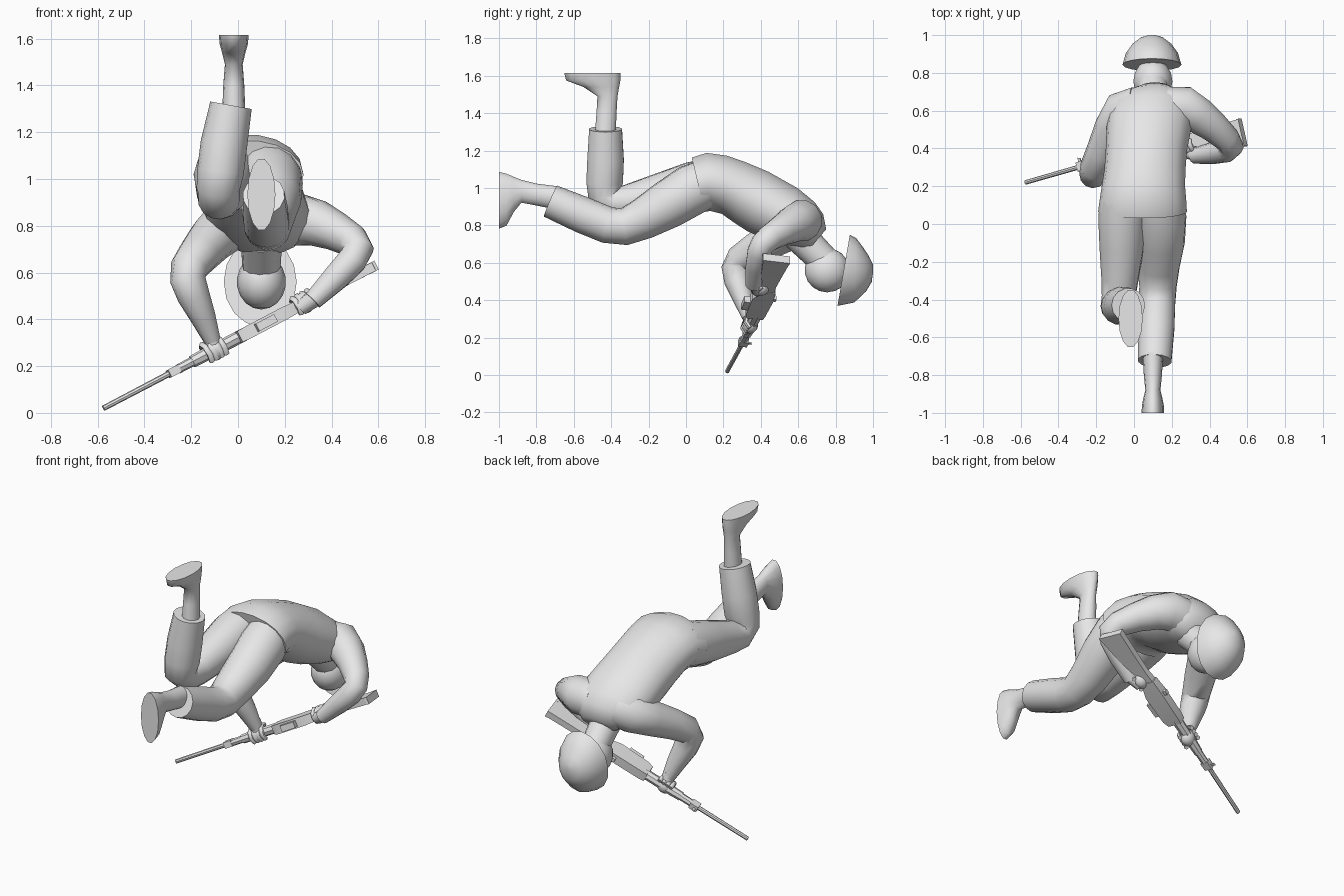
import bpy, bmesh, math
from mathutils import Vector as V

grey = bpy.data.materials.new("plain grey")
grey.diffuse_color = (0.8, 0.8, 0.8, 1)


def finish(name, bm, angle=60):
    bmesh.ops.recalc_face_normals(bm, faces=bm.faces)
    me = bpy.data.meshes.new(name)
    bm.to_mesh(me)
    bm.free()
    me.materials.append(grey)
    ob = bpy.data.objects.new(name, me)
    bpy.context.collection.objects.link(ob)
    bpy.ops.object.select_all(action='DESELECT')
    ob.select_set(True)
    bpy.context.view_layer.objects.active = ob
    bpy.ops.object.shade_smooth_by_angle(angle=math.radians(angle))
    return ob


def loft(name, rings, n=12, turn=0.0, angle=60):
    """Skin rings given as (centre, half axis, half axis), capped at both ends."""
    bm = bmesh.new()
    loops = []
    for c, a, b in rings:
        c, a, b = V(c), V(a), V(b)
        loops.append([bm.verts.new(c + a * math.cos(turn + math.tau * i / n) + b * math.sin(turn + math.tau * i / n))
                      for i in range(n)])
    for p, q in zip(loops, loops[1:]):
        for i in range(n):
            j = (i + 1) % n
            bm.faces.new((p[i], p[j], q[j], q[i]))
    bm.faces.new(loops[0])
    bm.faces.new(loops[-1])
    return finish(name, bm, angle)


def limb(name, pts, n=12):
    """Round tube through (x, y, z, radius) points, with frames carried along the path."""
    P = [V(p[:3]) for p in pts]
    rings, a = [], None
    for i, p in enumerate(P):
        t = (P[min(i + 1, len(P) - 1)] - P[max(i - 1, 0)]).normalized()
        if a is None:
            a = t.orthogonal()
        a = (a - t * a.dot(t)).normalized()
        r = pts[i][3]
        rings.append((p, a * r, t.cross(a) * r))
    return loft(name, rings, n)


def ball(name, c, r, seg=14, rot=None):
    bm = bmesh.new()
    bmesh.ops.create_uvsphere(bm, u_segments=seg, v_segments=9, radius=1)
    for v in bm.verts:
        k = V((v.co.x * r[0], v.co.y * r[1], v.co.z * r[2]))
        if rot:
            k = rot[0] * k.x + rot[1] * k.y + rot[2] * k.z
        v.co = V(c) + k
    return finish(name, bm)


# jacket: (centre x, half width, back y, back z, belly y, belly z)
jacket = [(.045, .235, .03, 1.165, .10, .87), (.047, .23, .11, 1.19, .13, .875),
          (.05, .22, .22, 1.175, .19, .86), (.058, .215, .32, 1.14, .26, .81),
          (.065, .215, .44, 1.09, .33, .765), (.08, .225, .60, 1.0, .43, .72),
          (.09, .22, .69, .925, .54, .69), (.105, .175, .735, .86, .61, .675),
          (.11, .10, .75, .78, .66, .675)]
loft("jacket", [((cx, (y1 + y2) / 2, (z1 + z2) / 2), (w, 0, 0), (0, (y1 - y2) / 2, (z1 - z2) / 2))
                for cx, w, y1, z1, y2, z2 in jacket], 18)

# head, neck and helmet
limb("neck", [(.10, .60, .75, .09), (.10, .68, .67, .085), (.10, .76, .59, .08)])
ball("head", (.10, .755, .56), (.105, .12, .118), 16)
loft("helmet", [((.095, .843, .56), (.156, 0, 0), (0, .033, .19)),
                ((.095, .905, .56), (.138, 0, 0), (0, .005, .172)),
                ((.095, .955, .565), (.102, 0, 0), (0, -.008, .118)),
                ((.095, .985, .567), (.062, 0, 0), (0, -.008, .07)),
                ((.095, 1.0, .57), (.02, 0, 0), (0, 0, .02))], 16)

# trouser legs
limb("right_trouser_leg", [(.13, .12, 1.03, .13), (.14, .03, .99, .138), (.14, -.10, .91, .13),
                           (.13, -.23, .835, .112), (.127, -.33, .793, .1), (.122, -.42, .802, .098),
                           (.118, -.55, .855, .098), (.11, -.725, .93, .09)], 14)
limb("left_trouser_leg", [(-.05, .12, 1.03, .13), (-.06, .03, 1.01, .13), (-.065, -.13, .965, .118),
                          (-.075, -.30, .925, .098), (-.082, -.39, .915, .09), (-.085, -.435, .955, .092),
                          (-.075, -.435, 1.03, .1), (-.06, -.43, 1.15, .1), (-.03, -.43, 1.315, .09)], 14)

# boots: (distance along the shin, toe edge, heel edge, half width), sole last
left_boot = [(1.27, -.49, -.375, .05), (1.40, -.48, -.37, .045), (1.49, -.475, -.365, .038),
             (1.54, -.55, -.355, .05), (1.575, -.645, -.347, .06), (1.615, -.655, -.345, .064)]
right_boot = [(-.68, .88, 1.01, .055), (-.80, .905, 1.025, .048), (-.88, .92, 1.045, .04),
              (-.92, .87, 1.062, .05), (-.96, .795, 1.08, .058), (-1.0, .778, 1.09, .06)]
loft("left_boot", [((-.018, (t + h) / 2, k), (w, 0, 0), (0, (h - t) / 2, 0)) for k, t, h, w in left_boot], 14)
loft("right_boot", [((.10, k, (t + h) / 2), (w, 0, 0), (0, 0, (h - t) / 2)) for k, t, h, w in right_boot], 14)

# sleeves
limb("right_sleeve", [(.18, .62, .82, .11), (.27, .62, .825, .112), (.34, .575, .81, .1), (.42, .515, .775, .084),
                      (.49, .45, .735, .072), (.515, .41, .70, .066), (.49, .39, .655, .064),
                      (.42, .375, .58, .058), (.32, .36, .48, .042)])
limb("left_sleeve", [(.02, .62, .82, .11), (-.05, .6, .80, .115), (-.11, .5, .745, .103), (-.165, .38, .68, .09),
                     (-.21, .29, .62, .08), (-.215, .265, .57, .076), (-.19, .275, .5, .07),
                     (-.15, .305, .41, .055), (-.11, .335, .31, .036)])

# rifle frame: D runs from muzzle to butt, U is the top of the rifle, S its side
M = V((-.575, .22, .02))
D = (V((.56, .545, .615)) - M).normalized()
U = (V((0, 1, 0)) - D * D.y).normalized()
S = D.cross(U)


def gun(t, h=0, s=0):
    return M + D * t + U * h + S * s


def gun_block(name, prof, n=4):
    """Sections along the rifle: (distance, bottom, top, half width)."""
    k = math.sqrt(2) if n == 4 else 1
    loft(name, [(gun(t, (a + b) / 2), U * (b - a) / 2 * k, S * w * k) for t, a, b, w in prof],
         n, math.pi / 4 if n == 4 else 0, 35)


gun_block("barrel", [(0, -.012, .012, .012), (.36, -.013, .013, .013), (.70, -.014, .014, .014)], 8)
gun_block("gas_block", [(.325, -.022, .026, .018), (.375, -.024, .026, .018)])
gun_block("gas_tube", [(.37, -.024, .02, .02), (.50, -.026, .02, .022)], 8)
gun_block("handguard", [(.44, -.028, .022, .026), (.50, -.03, .026, .028), (.69, -.038, .026, .028)], 8)
gun_block("receiver", [(.665, -.06, .026, .026), (.70, -.075, .03, .028), (.88, -.085, .03, .028),
                       (.97, -.06, .022, .024)])
gun_block("magazine", [(.74, -.11, -.05, .018), (.83, -.115, -.05, .018)])
gun_block("stock", [(.93, -.06, .02, .022), (1.03, -.065, .008, .018), (1.15, -.105, .008, .019),
                    (1.318, -.135, .01, .02)])
gun_block("butt_plate", [(1.312, -.137, .012, .021), (1.325, -.137, .012, .021)])
gun_block("front_sight", [(.335, .02, .05, .004), (.35, .02, .045, .004)])
gun_block("rear_sight", [(.86, .02, .048, .012), (.885, .02, .048, .012)])


# hands: a palm and four fingers wrapped round the rifle
def hand(side, t, h, r):
    ball(side + "_palm", gun(t, h), (.05, .042, .046), 12, (D, U, S))
    for i in range(4):
        pts = []
        for a in (-150, -100, -50, 0, 40):
            q = math.radians(a)
            pts.append((*gun(t - .036 + .024 * i, h + .01 + r * math.sin(q), r * math.cos(q)), .013))
        limb(f"{side}_finger_{i + 1}", pts, 6)


hand("left", .55, -.012, .044)
hand("right", .985, -.06, .04)
limb("left_wrist", [(-.12, .33, .35, .036), (-.105, .345, .28, .036)], 10)
limb("right_wrist", [(.34, .365, .5, .04), (.27, .385, .45, .034)], 10)
